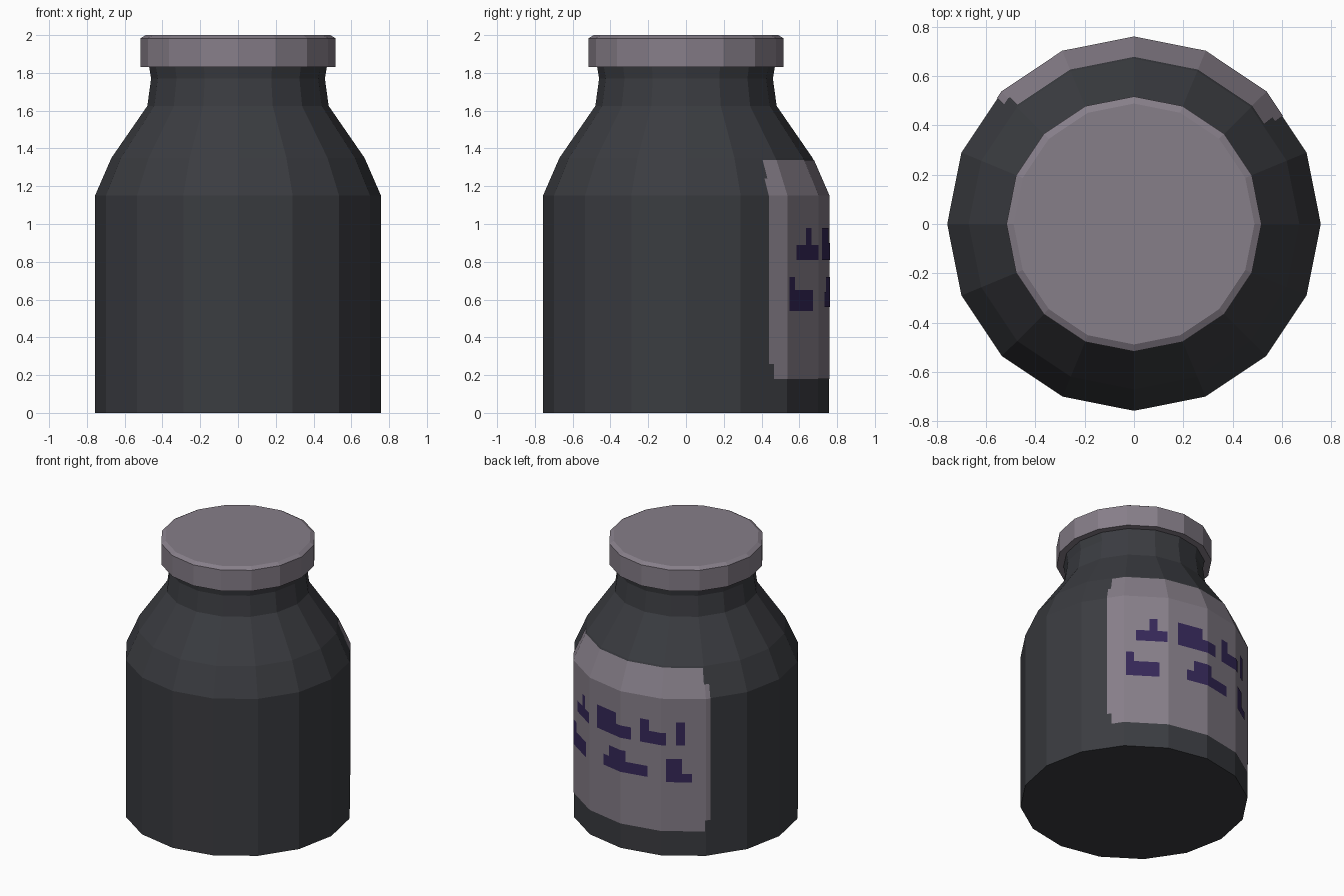
import bpy, bmesh, math

if "Cube" in bpy.data.objects:
    bpy.data.objects.remove(bpy.data.objects["Cube"])

SIDES = 16
STEP = 360 / SIDES


def material(name, rgb):
    m = bpy.data.materials.new(name)
    m.diffuse_color = (*rgb, 1)
    m.use_nodes = True
    m.node_tree.nodes["Principled BSDF"].inputs["Base Color"].default_value = m.diffuse_color
    return m


dark = material("dark_jar", (0.043, 0.045, 0.052))
pale = material("pale_grey", (0.24, 0.21, 0.25))
ink = material("purple_ink", (0.036, 0.021, 0.098))


def finish(bm, name, mat):
    me = bpy.data.meshes.new(name)
    bm.to_mesh(me)
    bm.free()
    me.materials.append(mat)
    ob = bpy.data.objects.new(name, me)
    bpy.context.collection.objects.link(ob)
    return ob


def turned(name, profile, mat):
    """Closed 16-sided solid from (radius, height) pairs, bottom to top."""
    bm = bmesh.new()
    rings = []
    for r, z in profile:
        rings.append([bm.verts.new((r * math.cos(math.radians(i * STEP)),
                                    r * math.sin(math.radians(i * STEP)), z))
                      for i in range(SIDES)])
    for a, b in zip(rings, rings[1:]):
        for i in range(SIDES):
            j = (i + 1) % SIDES
            bm.faces.new((a[i], a[j], b[j], b[i]))
    bm.faces.new(rings[0][::-1])
    bm.faces.new(rings[-1])
    return finish(bm, name, mat)


# Jar body and lid
SHOULDER = 1.15
body = [(0.757, 0), (0.757, SHOULDER), (0.67, 1.35), (0.48, 1.625),
        (0.46, 1.77), (0.472, 1.84)]
turned("jar_body", body, dark)
turned("lid", [(0.517, 1.83), (0.517, 1.983), (0.488, 2.0)], pale)


def on_jar(angle, z, lift):
    """Point on the faceted jar wall at an angle and height."""
    r = 0.757 - max(0, z - SHOULDER) * 0.087 / 0.2
    flat = math.cos(math.radians(STEP / 2))
    r *= flat / math.cos(math.radians(angle % STEP - STEP / 2))
    r += lift
    a = math.radians(angle)
    return (r * math.cos(a), r * math.sin(a), z)


def wrapped(name, patches, lift, mat):
    """Thin skin of (angle0, angle1, z0, z1) patches following the facets."""
    bm = bmesh.new()
    for a0, a1, z0, z1 in patches:
        angles = [a0] + [k * STEP for k in range(SIDES) if a0 < k * STEP < a1] + [a1]
        heights = [z0] + ([SHOULDER] if z0 < SHOULDER < z1 else []) + [z1]
        for p, q in zip(angles, angles[1:]):
            for u, v in zip(heights, heights[1:]):
                bm.faces.new([bm.verts.new(on_jar(a, z, lift))
                              for a, z in ((p, u), (q, u), (q, v), (p, v))])
    return finish(bm, name, mat)


# Label on the back, with stepped corners
wrapped("label", [(36, 137.4, 0.26, 1.24),
                  (38.5, 134.5, 0.18, 0.26),
                  (37.5, 134.5, 1.24, 1.34)], 0.003, pale)

# Abstract printed blocks: base bars with stubs on top, in two rows
blocks = [(51, 67, 0.81, 0.89), (58, 62, 0.89, 0.98),
          (73, 96, 0.81, 0.90), (73, 87, 0.90, 0.98),
          (101, 115, 0.81, 0.90), (101, 106, 0.90, 0.98),
          (120, 124.5, 0.81, 0.98),
          (46, 63, 0.54, 0.65), (46, 50, 0.65, 0.72),
          (78, 105, 0.56, 0.64), (82, 93, 0.64, 0.72),
          (115, 128, 0.54, 0.60), (115, 123, 0.60, 0.71)]
wrapped("printed_blocks", blocks, 0.006, ink)
